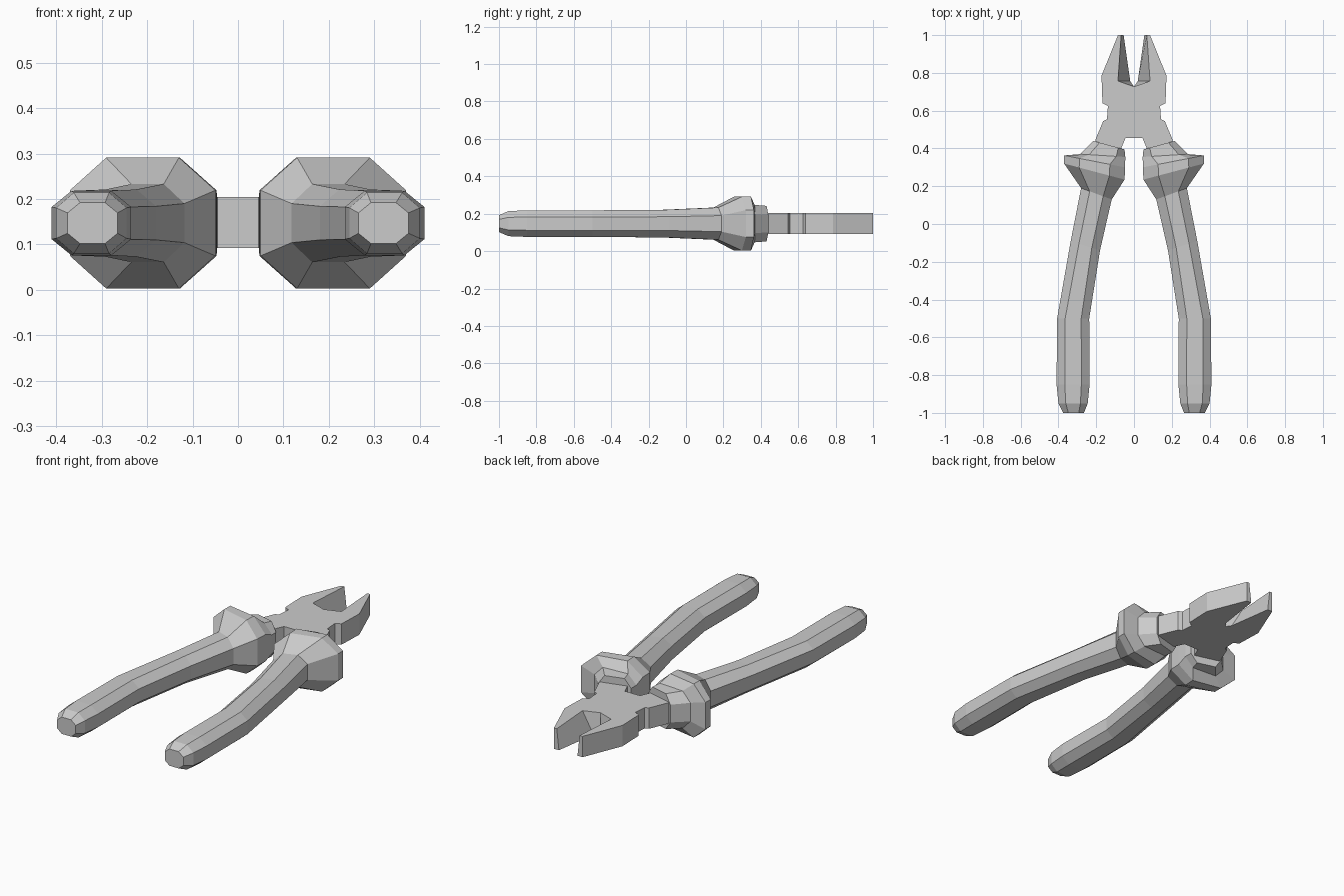
import bpy, bmesh

old = bpy.data.objects.get("Cube")
if old:
    bpy.data.objects.remove(old, do_unlink=True)

grey = bpy.data.materials.new("plain_grey")
grey.use_nodes = True
colour = (0.6, 0.6, 0.6, 1)
grey.diffuse_color = colour
grey.node_tree.nodes["Principled BSDF"].inputs["Base Color"].default_value = colour

MID = 0.147


def loft(name, rings):
    """Skin equal-length rings of points and cap both ends."""
    bm = bmesh.new()
    loops = [[bm.verts.new(p) for p in ring] for ring in rings]
    n = len(loops[0])
    for a, b in zip(loops, loops[1:]):
        for i in range(n):
            j = (i + 1) % n
            bm.faces.new((a[i], a[j], b[j], b[i]))
    bm.faces.new(loops[0])
    bm.faces.new(loops[-1])
    bmesh.ops.recalc_face_normals(bm, faces=bm.faces)
    mesh = bpy.data.meshes.new(name)
    bm.to_mesh(mesh)
    bm.free()
    mesh.materials.append(grey)
    obj = bpy.data.objects.new(name, mesh)
    bpy.context.collection.objects.link(obj)


# Head with jaws: the bite narrows from the top face to the bottom face
def head_outline(root, tip, z):
    half = [root, tip, (0.085, 1), (0.172, 0.785), (0.167, 0.64), (0.138, 0.625),
            (0.143, 0.555), (0.163, 0.545), (0.205, 0.445), (0.2, 0.4),
            (0.085, 0.36), (0.07, 0.395), (0.045, 0.455)]
    left = [(-x, y) for x, y in reversed(half)]
    return [(x, y, z) for x, y in [(0, 0.727)] + half + left]


loft("jaw_head", [head_outline((0.02, 0.757), (0.055, 1), 0.092),
                  head_outline((0.085, 0.757), (0.068, 1), 0.204)])

# Grip sections: inner point, outer point, half height, chamfer fraction
SECTIONS = [
    ((0.265, -1.0), (0.375, -1.0), 0.045, 0.25),
    ((0.245, -0.95), (0.4, -0.95), 0.067, 0.25),
    ((0.235, -0.85), (0.41, -0.85), 0.071, 0.25),
    ((0.237, -0.5), (0.407, -0.5), 0.071, 0.25),
    ((0.18, -0.14), (0.335, -0.09), 0.074, 0.28),
    ((0.118, 0.13), (0.28, 0.19), 0.086, 0.28),
    ((0.05, 0.235), (0.37, 0.32), 0.144, 0.25),
    ((0.047, 0.3), (0.37, 0.363), 0.144, 0.25),
    ((0.046, 0.355), (0.285, 0.37), 0.1, 0.2),
    ((0.05, 0.395), (0.215, 0.44), 0.095, 0.2),
]


def octagon(inner, outer, h, c, side):
    def at(t, k):
        return (side * (inner[0] + t * (outer[0] - inner[0])),
                inner[1] + t * (outer[1] - inner[1]), MID + k * h)
    return [at(0, -0.5), at(c, -1), at(1 - c, -1), at(1, -0.5),
            at(1, 0.5), at(1 - c, 1), at(c, 1), at(0, 0.5)]


for name, side in (("left_grip", 1), ("right_grip", -1)):
    loft(name, [octagon(*section, side) for section in SECTIONS])
